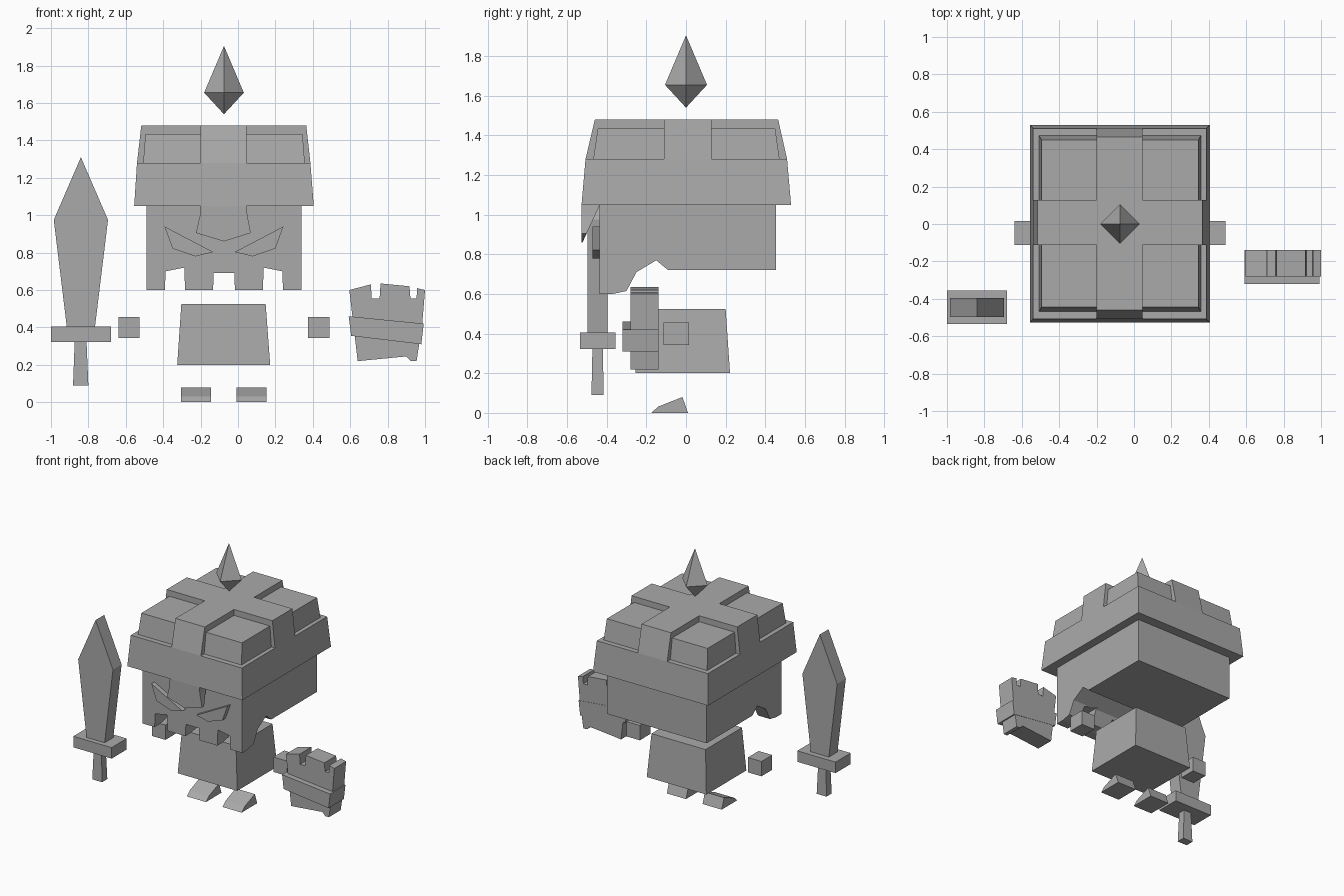
import bpy

if "Cube" in bpy.data.objects:
    bpy.data.objects.remove(bpy.data.objects["Cube"])

CX = -0.075  # mirror plane of the figure
steel = bpy.data.materials.new("plain_grey")
steel.diffuse_color = (0.4, 0.4, 0.4, 1)
steel.use_nodes = True
steel.node_tree.nodes["Principled BSDF"].inputs["Base Color"].default_value = steel.diffuse_color


def loft(name, a, b):
    """Closed solid between two matching rings of 3D points."""
    n = len(a)
    faces = [list(range(n)), list(range(n, 2 * n))]
    faces += [[i, (i + 1) % n, n + (i + 1) % n, n + i] for i in range(n)]
    me = bpy.data.meshes.new(name)
    me.from_pydata(a + b, [], faces)
    me.materials.append(steel)
    ob = bpy.data.objects.new(name, me)
    bpy.context.collection.objects.link(ob)
    bpy.context.view_layer.objects.active = ob
    bpy.ops.object.mode_set(mode='EDIT')
    bpy.ops.mesh.select_all(action='SELECT')
    bpy.ops.mesh.normals_make_consistent(inside=False)
    bpy.ops.object.mode_set(mode='OBJECT')
    return ob


def plate(name, pts, y0, y1):
    """Front outline (x, z) extruded along y."""
    return loft(name, [(x, y0, z) for x, z in pts], [(x, y1, z) for x, z in pts])


def side_slab(name, pts, x0, x1):
    """Side outline (y, z) extruded along x."""
    return loft(name, [(x0, y, z) for y, z in pts], [(x1, y, z) for y, z in pts])


def rect(x0, x1, y0, y1, z):
    return [(x0, y0, z), (x1, y0, z), (x1, y1, z), (x0, y1, z)]


def block(name, x0, x1, y0, y1, z0, z1):
    return loft(name, rect(x0, x1, y0, y1, z0), rect(x0, x1, y0, y1, z1))


def mirror(pts):
    return [(2 * CX - x, z) for x, z in pts]


# Head with arched jaw line
head = side_slab("head", [(-0.436, 1.06), (-0.436, 0.6), (-0.37, 0.6), (-0.3, 0.615),
                          (-0.25, 0.71), (-0.15, 0.77), (-0.09, 0.72),
                          (0.455, 0.72), (0.455, 1.06)], -0.49, 0.34)

# Gaps between the teeth
side_gap = [(0.13, 0.5), (0.137, 0.72), (0.238, 0.7), (0.24, 0.6), (0.24, 0.5)]
mid_gap = [(-0.137, 0.5), (-0.13, 0.69), (-0.02, 0.69), (-0.012, 0.5)]
for i, pts in enumerate((side_gap, mirror(side_gap), mid_gap)):
    cutter = plate("tooth_gap_cutter", pts, -0.6, -0.12)
    mod = head.modifiers.new("tooth_gap", 'BOOLEAN')
    mod.operation, mod.solver, mod.object = 'DIFFERENCE', 'EXACT', cutter
    bpy.context.view_layer.objects.active = head
    bpy.ops.object.modifier_apply(modifier=mod.name)
    bpy.data.objects.remove(cutter)

# Slanted eyes
eye = [(0.243, 0.94), (0.2, 0.822), (0.078, 0.78), (-0.018, 0.803)]
plate("right_eye", eye, -0.472, -0.43)
plate("left_eye", mirror(eye), -0.472, -0.43)

# Helmet rim
loft("helmet_rim", rect(-0.555, 0.405, -0.527, 0.53, 1.05),
     rect(-0.54, 0.387, -0.507, 0.51, 1.28))


# Raised cross over the helmet
def cross(x0, x1, y0, y1, z):
    a, b, c, d = -0.2, 0.045, -0.112, 0.128
    return [(a, y0, z), (b, y0, z), (b, c, z), (x1, c, z), (x1, d, z), (b, d, z),
            (b, y1, z), (a, y1, z), (a, d, z), (x0, d, z), (x0, c, z), (a, c, z)]


loft("helmet_cross", cross(-0.54, 0.387, -0.507, 0.51, 1.28),
     cross(-0.517, 0.365, -0.46, 0.465, 1.48))

# Lower corner blocks between the arms of the cross
for xo, xt, xi in ((-0.507, -0.495, -0.19), (0.357, 0.345, 0.035)):
    for yo, yt, yi in ((-0.468, -0.445, -0.1), (0.472, 0.45, 0.115)):
        loft("helmet_corner", rect(xo, xi, yo, yi, 1.28), rect(xt, xi, yt, yi, 1.435))

# Nose guard, tapering to a thin lower edge
guard = [(-0.2, 1.06), (-0.203, 1.0), (-0.225, 0.905), (CX, 0.86),
         (0.068, 0.905), (0.05, 1.0), (0.045, 1.06)]
loft("nose_guard", [(x, -0.526, z) for x, z in guard],
     [(x, -0.522 + (z - 0.86) * 0.46, z) for x, z in guard])

# Floating spike
ring = [(CX + 0.106, 0, 1.655), (CX, 0.106, 1.655), (CX - 0.106, 0, 1.655), (CX, -0.106, 1.655)]
me = bpy.data.meshes.new("spike")
me.from_pydata(ring + [(CX, 0, 1.905), (CX, 0, 1.54)], [],
               [[i, (i + 1) % 4, 4] for i in range(4)] + [[(i + 1) % 4, i, 5] for i in range(4)])
me.materials.append(steel)
bpy.context.collection.objects.link(bpy.data.objects.new("spike", me))

# Body, hands and feet
loft("body", rect(-0.325, 0.172, -0.255, 0.222, 0.2), rect(-0.303, 0.148, -0.235, 0.2, 0.525))
foot = [(-0.175, 0), (-0.14, 0.032), (-0.018, 0.08), (0.01, 0)]
for hx, fx in ((-0.64, -0.305), (0.375, -0.007)):
    block("hand", hx, hx + 0.113, -0.113, 0.015, 0.343, 0.455)
    side_slab("foot", foot, fx, fx + 0.16)

# Sword
plate("sword_blade", [(-0.84, 1.31), (-0.985, 0.975), (-0.915, 0.4), (-0.765, 0.4),
                      (-0.695, 0.975)], -0.498, -0.395)
loft("sword_guard", rect(-1, -0.68, -0.535, -0.355, 0.322),
     rect(-1, -0.68, -0.535, -0.355, 0.405))
loft("sword_grip", rect(-0.882, -0.8, -0.477, -0.415, 0.09),
     rect(-0.873, -0.81, -0.472, -0.42, 0.33))

# Notched wooden shield with a slanted band
plate("shield", [(0.595, 0.6), (0.71, 0.63), (0.715, 0.555), (0.757, 0.555), (0.762, 0.635),
                 (0.917, 0.62), (0.922, 0.555), (0.955, 0.555), (0.957, 0.61), (1.0, 0.6),
                 (0.985, 0.42), (0.955, 0.22), (0.925, 0.22), (0.9, 0.245), (0.64, 0.22)],
      -0.28, -0.14)
plate("shield_band", [(0.592, 0.46), (0.993, 0.42), (0.98, 0.31), (0.605, 0.355)],
      -0.32, -0.138)
